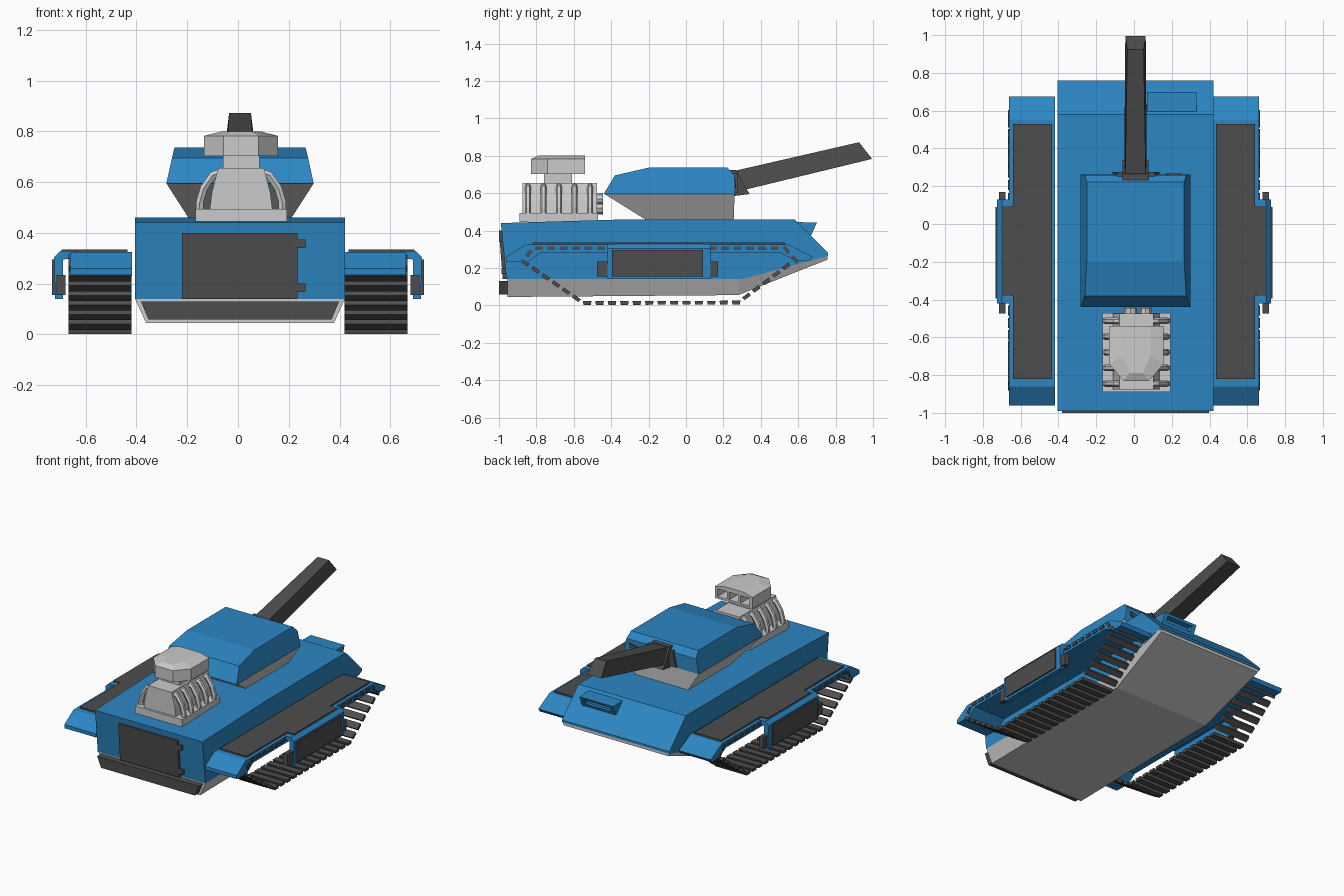
import bpy, bmesh, math
from mathutils import Vector

if "Cube" in bpy.data.objects:
    bpy.data.objects.remove(bpy.data.objects["Cube"])

CX = 0.008  # hull centre line


def material(name, rgb):
    m = bpy.data.materials.new(name)
    m.diffuse_color = (*rgb, 1)
    m.use_nodes = True
    m.node_tree.nodes["Principled BSDF"].inputs["Base Color"].default_value = m.diffuse_color
    return m


BLUE = material("blue_paint", (0.025, 0.24, 0.55))
DARK = material("dark_metal", (0.075, 0.075, 0.075))


def loft(name, rings, mat=None, mirror=False):
    """Skin a list of equal-length point rings and cap both ends."""
    bm = bmesh.new()
    rows = [[bm.verts.new(p) for p in r] for r in rings]
    n = len(rows[0])
    for a, b in zip(rows, rows[1:]):
        for i in range(n):
            bm.faces.new((a[i], a[(i + 1) % n], b[(i + 1) % n], b[i]))
    bm.faces.new(rows[0])
    bm.faces.new(rows[-1])
    bmesh.ops.recalc_face_normals(bm, faces=bm.faces)
    me = bpy.data.meshes.new(name)
    bm.to_mesh(me)
    bm.free()
    ob = bpy.data.objects.new(name, me)
    bpy.context.collection.objects.link(ob)
    if mat:
        me.materials.append(mat)
    if mirror:
        ob.modifiers.new("mirror", 'MIRROR').use_mirror_merge = False
    return ob


def prism(name, profile, axis, a, b, mat=None, mirror=False):
    """Extrude a 2D profile from a to b along an axis."""
    def place(p, t):
        q = list(p)
        q.insert("xyz".index(axis), t)
        return q
    return loft(name, [[place(p, t) for p in profile] for t in (a, b)], mat, mirror)


def box(name, x0, x1, y0, y1, z0, z1, mat=None, mirror=False):
    return prism(name, [(x0, y0), (x1, y0), (x1, y1), (x0, y1)], 'z', z0, z1, mat, mirror)


def cut(ob, *bounds):
    c = box(ob.name + "_cutter", *bounds)
    c.hide_render = True
    c.hide_viewport = False
    c.display_type = 'WIRE'
    m = ob.modifiers.new("cut", 'BOOLEAN')
    m.operation = 'DIFFERENCE'
    m.object = c
    m.solver = 'EXACT'
    c.hide_set(True)


def rect(hw, y0, y1, z):
    return [(CX - hw, y0, z), (CX + hw, y0, z), (CX + hw, y1, z), (CX - hw, y1, z)]


# Hull: blue upper body and grey tapered belly
prism("upper_hull", [(-0.96, 0.14), (-0.99, 0.44), (-0.31, 0.46), (0.58, 0.46),
                     (0.76, 0.28), (0.76, 0.265), (0.30, 0.14)], 'x', CX - 0.413, CX + 0.413, BLUE)
loft("lower_hull", [[(CX - t, y, zt), (CX + t, y, zt), (CX + b, y, zb), (CX - b, y, zb)]
                    for y, zt, t, zb, b in ((-0.955, 0.14, 0.413, 0.045, 0.37),
                                            (0.28, 0.14, 0.413, 0.055, 0.37),
                                            (0.757, 0.268, 0.413, 0.245, 0.40))])

# Rear bumper, door and hinges
prism("rear_bumper", [(CX - 0.39, 0.13), (CX + 0.39, 0.13), (CX + 0.36, 0.058), (CX - 0.36, 0.058)],
      'y', -1.0, -0.95, DARK)
prism("rear_door", [(-1.0, 0.40), (-0.96, 0.40), (-0.94, 0.14), (-0.98, 0.14)], 'x', -0.22, 0.235, DARK)
for i, (z, y) in enumerate(((0.34, -0.998), (0.167, -0.985))):
    box(f"door_hinge_{i}", 0.222, 0.265, y - 0.002, y + 0.03, z, z + 0.033, DARK)

# Driver vision block on the glacis, with a slot
vision = prism("vision_block", [(0.59, 0.445), (0.70, 0.443), (0.665, 0.365)], 'x', 0.07, 0.33, BLUE)
cut(vision, 0.10, 0.30, 0.655, 0.75, 0.392, 0.428)

# Turret: grey flared base and blue cap
loft("turret_base", [rect(0.20, -0.21, 0.255, 0.455), rect(0.29, -0.435, 0.26, 0.595)])
loft("turret_cap", [rect(0.29, -0.44, 0.262, 0.595), rect(0.268, -0.38, 0.26, 0.695),
                    rect(0.258, -0.20, 0.222, 0.736)], BLUE)
prism("turret_sight", [(0.17, 0.655), (0.25, 0.67), (0.25, 0.64), (0.185, 0.63)], 'y', 0.23, 0.268, DARK)

# Gun: mount plate, slanted collar and tapered barrel
prism("gun_mount", [(-0.115, 0.60), (0.135, 0.60), (0.11, 0.705), (-0.09, 0.705)], 'y', 0.20, 0.275, DARK)
prism("gun_collar", [(0.19, 0.725), (0.265, 0.725), (0.34, 0.595), (0.26, 0.585)],
      'x', CX - 0.07, CX + 0.07, DARK)


def barrel_ring(yb, zb, yt, zt, wb, wt):
    return [(CX - wb, yb, zb), (CX + wb, yb, zb), (CX + wt, yt, zt), (CX - wt, yt, zt)]


loft("gun_barrel", [barrel_ring(0.24, 0.60, 0.22, 0.71, 0.06, 0.055),
                    barrel_ring(0.995, 0.783, 0.925, 0.872, 0.054, 0.043)], DARK)

# Fenders with dropped ends, and their dark top plates
prism("fender", [(-0.96, 0.235), (-0.96, 0.26), (-0.86, 0.325), (0.55, 0.325), (0.675, 0.26),
                 (0.66, 0.237), (0.58, 0.24), (0.51, 0.28), (-0.78, 0.28), (-0.85, 0.23)],
      'x', 0.418, 0.662, BLUE, True)
prism("fender_plate", [(0.435, -0.82), (0.64, -0.82), (0.64, -0.38), (0.695, -0.38), (0.695, 0.095),
                       (0.64, 0.095), (0.64, 0.53), (0.435, 0.53)], 'z', 0.315, 0.335, DARK, True)

# Side skirts: blue frame, dark panel and end brackets
prism("side_skirt", [(0.69, 0.14), (0.72, 0.14), (0.724, 0.305), (0.70, 0.328), (0.65, 0.328),
                     (0.65, 0.30), (0.69, 0.295)], 'y', -0.42, 0.13, BLUE, True)
box("skirt_panel", 0.71, 0.732, -0.395, 0.09, 0.155, 0.295, DARK, True)
for i, (a, b) in enumerate(((-0.475, -0.415), (0.12, 0.17))):
    box(f"skirt_bracket_{i}", 0.68, 0.714, a, b, 0.155, 0.235, DARK, True)

# Track links laid along a closed path
PATH = [Vector(p) for p in ((-0.82, 0.305), (0.53, 0.305), (0.585, 0.245), (0.28, 0.015),
                            (-0.55, 0.012), (-0.87, 0.235))]
segs = list(zip(PATH, PATH[1:] + PATH[:1]))
total = sum((b - a).length for a, b in segs)
LINKS = 47


def path_point(d):
    for a, b in segs:
        ln = (b - a).length
        if d <= ln:
            return a + (b - a) * (d / ln), (b - a).normalized()
        d -= ln
    return PATH[0], Vector((1, 0))


for i in range(LINKS):
    p, t = path_point(total * (i + 0.5) / LINKS)
    n = Vector((-t.y, t.x)) * 0.01
    e = t * 0.023
    prism(f"track_link_{i}", [p - e - n, p + e - n, p + e * 0.85 + n, p - e * 0.85 + n],
          'x', 0.42, 0.668, DARK, True)

# Engine: base, sloped block and exposed pipes
EX = 0.012
box("engine_base", EX - 0.18, EX + 0.18, -0.89, -0.47, 0.445, 0.495)
prism("engine_block", [(EX - 0.125, 0.48), (EX + 0.125, 0.48), (EX + 0.115, 0.56),
                       (EX + 0.09, 0.655), (EX - 0.09, 0.655), (EX - 0.115, 0.56)], 'y', -0.875, -0.475)
for side in (-1, 1):
    for i in range(5):
        y = -0.845 + i * 0.083
        cu = bpy.data.curves.new("engine_pipe", 'CURVE')
        cu.dimensions = '3D'
        cu.bevel_depth = 0.017
        cu.bevel_resolution = 1
        cu.use_fill_caps = True
        pts = ((0.075, 0.64), (0.112, 0.627), (0.147, 0.575), (0.163, 0.52), (0.163, 0.485))
        sp = cu.splines.new('POLY')
        sp.use_smooth = False
        sp.points.add(len(pts) - 1)
        for q, (x, z) in zip(sp.points, pts):
            q.co = (EX + side * x, y, z, 1)
        bpy.context.collection.objects.link(bpy.data.objects.new(f"engine_pipe_{i}", cu))

# Pulleys on the inner end of the engine
for i, (x, z, r) in enumerate(((-0.03, 0.52, 0.035), (0.05, 0.57, 0.03))):
    prism(f"pulley_{i}", [(EX + x + r * math.cos(k * math.pi / 4), z + r * math.sin(k * math.pi / 4))
                          for k in range(8)], 'y', -0.48, -0.445)

# Air intake: neck and scoop with three openings towards the gun
box("intake_neck", EX - 0.072, EX + 0.072, -0.76, -0.61, 0.65, 0.71)


def scoop_ring(w, nose, z, back=-0.54):
    return [(EX - w, back, z), (EX + w, back, z), (EX + w, nose + 0.09, z), (EX + w * 0.47, nose, z),
            (EX - w * 0.47, nose, z), (EX - w, nose + 0.09, z)]


scoop = loft("intake_scoop", [scoop_ring(0.145, -0.83, 0.702), scoop_ring(0.145, -0.83, 0.782),
                              scoop_ring(0.075, -0.79, 0.80)])
for k in (-1, 0, 1):
    cut(scoop, EX + k * 0.088 - 0.035, EX + k * 0.088 + 0.035, -0.68, -0.50, 0.717, 0.77)
